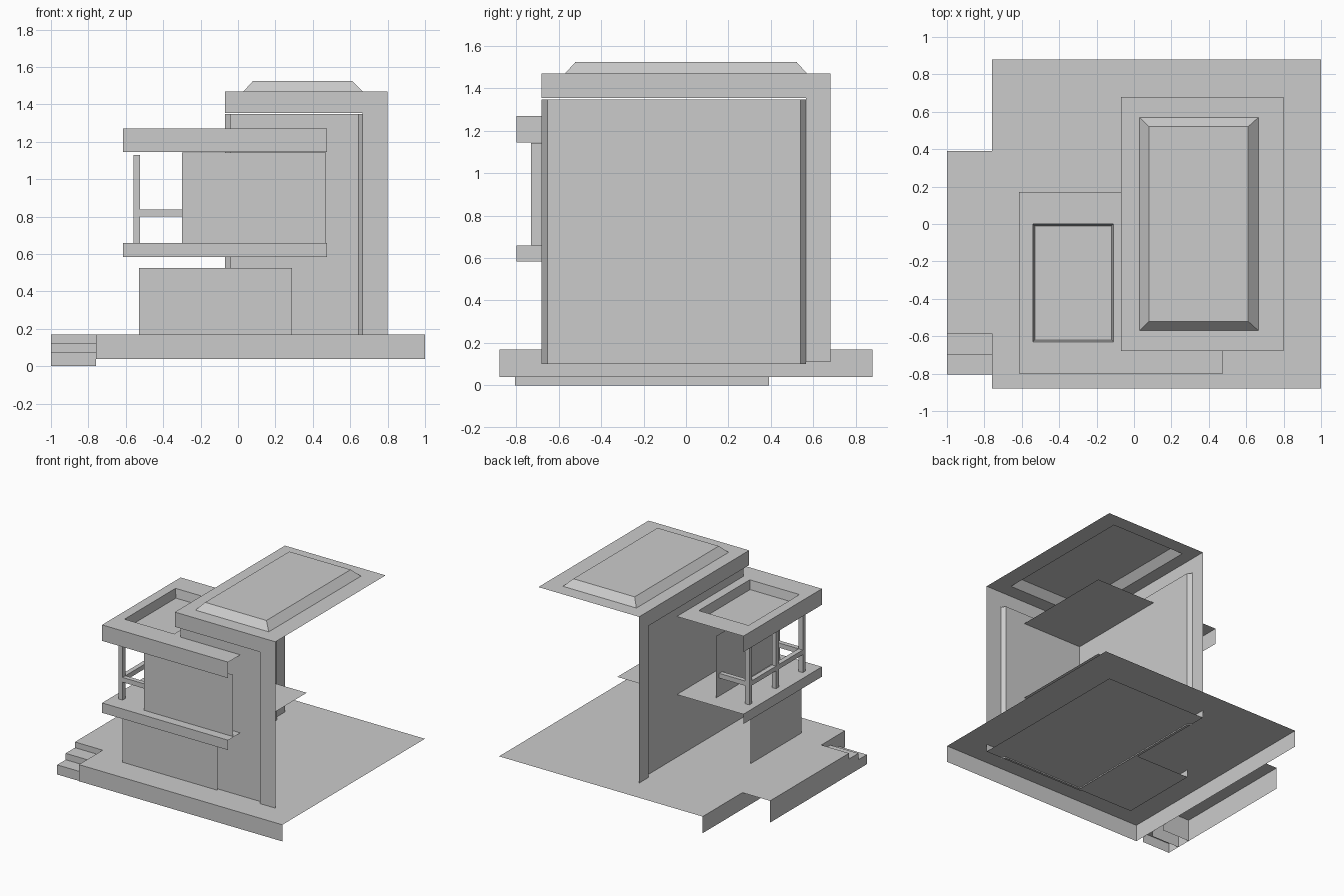
import bpy, bmesh

if "Cube" in bpy.data.objects:
    bpy.data.objects.remove(bpy.data.objects["Cube"])

# faces of a box by corner index (bit 0 = x, bit 1 = y, bit 2 = z)
SIDES = {"left": (0, 4, 6, 2), "right": (1, 3, 7, 5), "front": (0, 1, 5, 4),
         "back": (2, 6, 7, 3), "bottom": (0, 2, 3, 1), "top": (4, 5, 7, 6)}


def finish(name, bm):
    mesh = bpy.data.meshes.new(name)
    bm.to_mesh(mesh)
    bm.free()
    obj = bpy.data.objects.new(name, mesh)
    bpy.context.collection.objects.link(obj)
    return obj


def shell(name, x, y, z, sides="left right front back bottom top"):
    """Box between the given ranges, keeping only the named sides."""
    bm = bmesh.new()
    v = [bm.verts.new((x[i & 1], y[i >> 1 & 1], z[i >> 2])) for i in range(8)]
    for s in sides.split():
        bm.faces.new([v[i] for i in SIDES[s]])
    bmesh.ops.delete(bm, geom=[p for p in v if not p.link_faces], context='VERTS')
    return finish(name, bm)


def stepped(name, rings):
    """Rectangular rings (x0, x1, y0, y1, z) joined in order, the last capped."""
    bm = bmesh.new()
    loops = [[bm.verts.new(p) for p in ((a, c, z), (b, c, z), (b, d, z), (a, d, z))]
             for a, b, c, d, z in rings]
    for lo, hi in zip(loops, loops[1:]):
        for i in range(4):
            j = (i + 1) % 4
            bm.faces.new((lo[i], lo[j], hi[j], hi[i]))
    bm.faces.new(loops[-1])
    return finish(name, bm)


def wall(name, path, z0, z1):
    """Vertical strip following a plan path."""
    bm = bmesh.new()
    lo = [bm.verts.new((x, y, z0)) for x, y in path]
    hi = [bm.verts.new((x, y, z1)) for x, y in path]
    for i in range(len(path) - 1):
        bm.faces.new((lo[i], lo[i + 1], hi[i + 1], hi[i]))
    return finish(name, bm)


# open-backed ground slab, side terrace and entry steps
shell("ground_slab", (-0.76, 1), (-0.88, 0.88), (0.04, 0.17), "top front left")
shell("side_terrace", (-1, -0.76), (-0.585, 0.39), (0, 0.17), "top front left")
shell("upper_step", (-1, -0.76), (-0.70, -0.585), (0, 0.125), "top front left")
shell("lower_step", (-1, -0.76), (-0.805, -0.70), (0, 0.075), "top front left")

# tower roof with raised hip
X0, X1, Y0, Y1 = -0.07, 0.80, -0.68, 0.68
stepped("tower_roof", [(X0, X1, Y0, Y1, 1.47), (0.03, 0.665, -0.57, 0.57, 1.47),
                       (0.08, 0.61, -0.52, 0.52, 1.525)])
# tower frame: fascia, two end columns, recessed wall panels with splayed ends
wall("roof_fascia", [(X0, Y1), (X0, Y0), (X1, Y0)], 1.355, 1.47)
wall("front_column", [(0.665, Y0), (X1, Y0)], 0.11, 1.355)
wall("rear_column", [(X0, Y1), (X0, 0.565)], 0.11, 1.355)
wall("recessed_walls", [(X0, 0.565), (-0.04, 0.54), (-0.04, -0.65),
                        (0.645, -0.65), (0.665, Y0)], 0.10, 1.348)
shell("tower_floor", (X0, X1), (Y0, Y1), (0.11, 0.17), "bottom")

# ground floor block
shell("lower_block", (-0.53, 0.29), (-0.67, -0.04), (0.11, 0.525), "front left")
shell("lower_block_floor", (-0.53, X0), (-0.67, -0.04), (0.11, 0.17), "bottom")

# balcony floor, upper room and balcony roof with sunken tray
shell("balcony_floor", (-0.615, 0.475), (-0.80, 0.17), (0.583, 0.66), "top front left")
shell("upper_room", (-0.30, 0.47), (-0.73, 0.06), (0.66, 1.143), "front left")
shell("balcony_roof_edge", (-0.615, 0.475), (-0.80, 0.17), (1.145, 1.27), "front left")
stepped("balcony_roof", [(-0.615, 0.475, -0.80, 0.17, 1.27),
                         (-0.54, -0.11, -0.63, 0.0, 1.27),
                         (-0.53, -0.12, -0.62, -0.01, 1.20)])

# balcony posts and handrails
for i, y in enumerate((-0.66, -0.33, 0.0)):
    shell(f"balcony_post_{i + 1}", (-0.56, -0.523), (y - 0.018, y + 0.018), (0.66, 1.13))
shell("side_handrail", (-0.56, -0.523), (-0.66, 0.0), (0.80, 0.837))
for name, y in (("front_handrail", -0.66), ("rear_handrail", 0.0)):
    shell(name, (-0.54, -0.30), (y - 0.018, y + 0.018), (0.80, 0.837))
